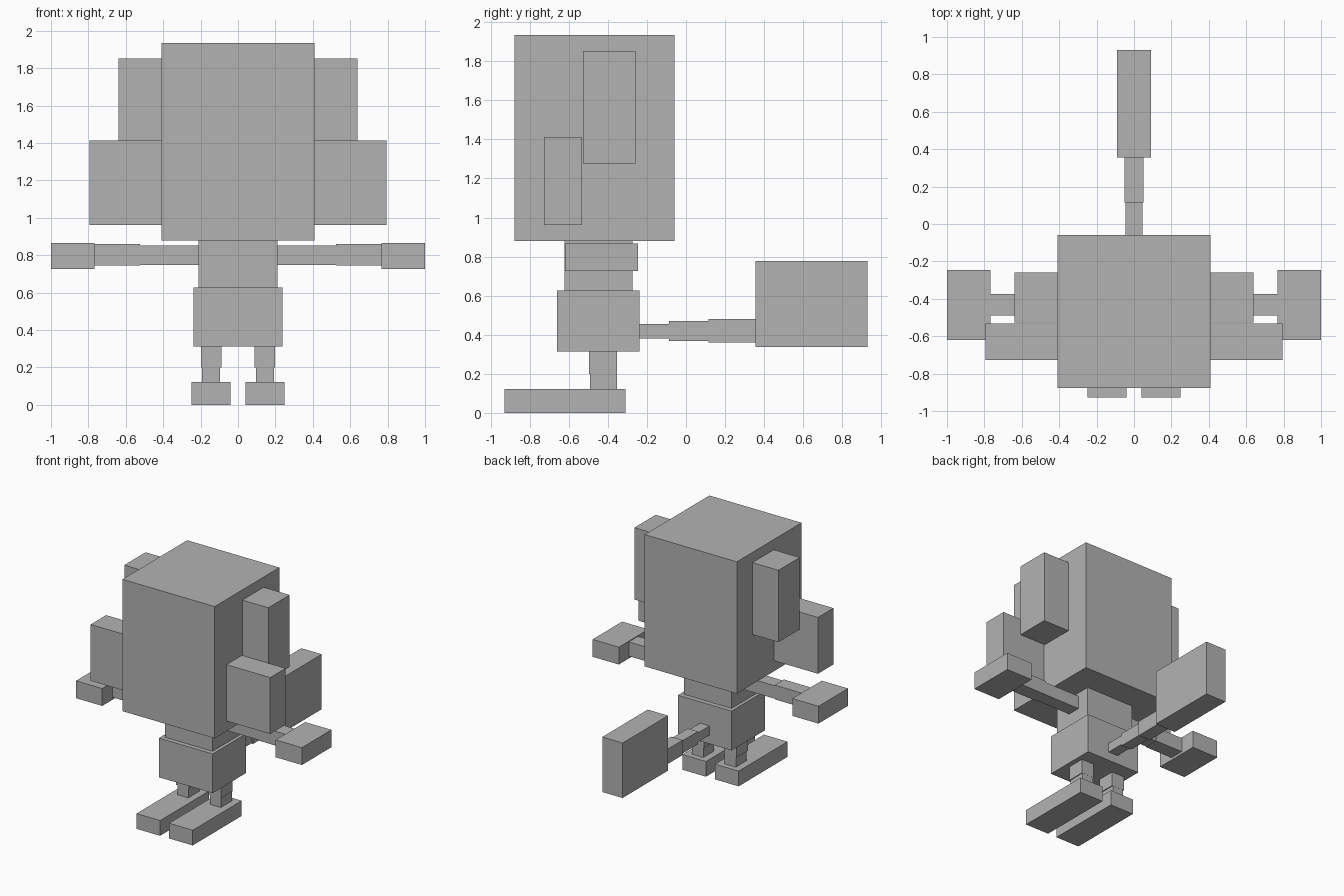
import bpy

cube = bpy.data.objects.get("Cube")
if cube:
    bpy.data.objects.remove(cube, do_unlink=True)

grey = bpy.data.materials.new("plain_grey")
grey.use_nodes = True
COLOUR = (0.45, 0.45, 0.45, 1.0)
grey.diffuse_color = COLOUR
grey.node_tree.nodes["Principled BSDF"].inputs["Base Color"].default_value = COLOUR


def box(name, x, y, z):
    """Box spanning the given (min, max) range on each axis."""
    spans = (x, y, z)
    bpy.ops.mesh.primitive_cube_add(size=1, location=[(a + b) / 2 for a, b in spans])
    obj = bpy.context.object
    obj.name = obj.data.name = name
    obj.scale = [b - a for a, b in spans]
    bpy.ops.object.transform_apply(location=False, rotation=False, scale=True)
    obj.data.materials.append(grey)
    return obj


def pair(name, x, y, z):
    """The same box on the left (+x) and mirrored on the right."""
    box("left_" + name, x, y, z)
    box("right_" + name, (-x[1], -x[0]), y, z)


# Head and body
box("head", (-0.408, 0.408), (-0.878, -0.06), (0.88, 1.935))
box("chest", (-0.211, 0.211), (-0.623, -0.275), (0.625, 0.88))
box("hips", (-0.238, 0.238), (-0.66, -0.237), (0.313, 0.627))

# Ears and cheek tufts
pair("ear", (0.408, 0.638), (-0.527, -0.258), (1.278, 1.853))
pair("cheek", (0.408, 0.795), (-0.728, -0.533), (0.962, 1.413))

# Arms
pair("upper_arm", (0.211, 0.525), (-0.485, -0.378), (0.748, 0.852))
pair("forearm", (0.525, 0.768), (-0.49, -0.373), (0.746, 0.86))
pair("hand", (0.768, 1.0), (-0.62, -0.247), (0.727, 0.866))

# Legs
pair("thigh", (0.088, 0.199), (-0.497, -0.353), (0.2, 0.313))
pair("shin", (0.095, 0.193), (-0.492, -0.354), (0.122, 0.2))
pair("foot", (0.04, 0.249), (-0.928, -0.31), (0.0, 0.122))

# Tail, thickening towards the flat tip
box("tail_base", (-0.042, 0.042), (-0.237, -0.086), (0.382, 0.456))
box("tail_middle", (-0.045, 0.045), (-0.086, 0.115), (0.368, 0.47))
box("tail_end", (-0.052, 0.052), (0.115, 0.356), (0.361, 0.48))
box("tail_tip", (-0.09, 0.09), (0.356, 0.93), (0.338, 0.778))
